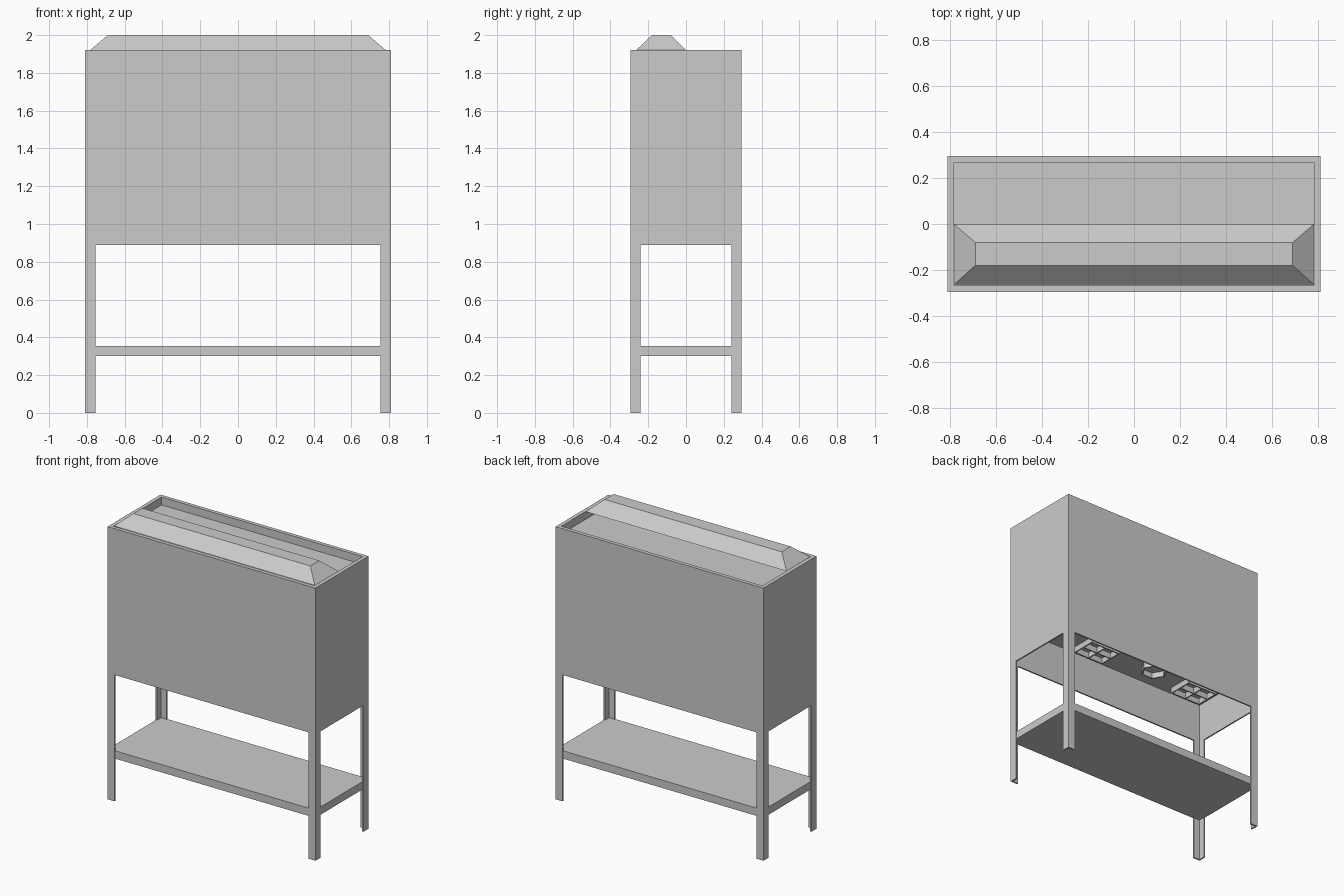
import bpy, bmesh, math
from mathutils import Matrix, Vector

cube = bpy.data.objects.get("Cube")
if cube:
    bpy.data.objects.remove(cube, do_unlink=True)

gray = bpy.data.materials.new("plain_gray")
gray.use_nodes = True
gray.diffuse_color = (0.6, 0.6, 0.6, 1)
gray.node_tree.nodes["Principled BSDF"].inputs["Base Color"].default_value = (0.6, 0.6, 0.6, 1)

W, D = 0.81, 0.295          # half width and half depth
BODY_LOW, BODY_TOP = 0.89, 1.92
FLANGE, SHEET = 0.055, 0.01


def finish(name, bm):
    bmesh.ops.recalc_face_normals(bm, faces=bm.faces)
    mesh = bpy.data.meshes.new(name)
    bm.to_mesh(mesh)
    bm.free()
    mesh.materials.append(gray)
    obj = bpy.data.objects.new(name, mesh)
    bpy.context.collection.objects.link(obj)
    return obj


def box(name, x, y, z):
    """Box from (low, high) ranges."""
    size = [r[1] - r[0] for r in (x, y, z)]
    mid = Vector([sum(r) / 2 for r in (x, y, z)])
    bm = bmesh.new()
    bmesh.ops.create_cube(bm, size=1, matrix=Matrix.Translation(mid) @ Matrix.Diagonal((*size, 1)))
    return finish(name, bm)


def prism(name, outline, low, high):
    """Upright prism over a flat outline."""
    bm = bmesh.new()
    face = bm.faces.new([bm.verts.new((x, y, low)) for x, y in outline])
    top = bmesh.ops.extrude_face_region(bm, geom=[face])["geom"]
    bmesh.ops.translate(bm, vec=(0, 0, high - low),
                        verts=[v for v in top if isinstance(v, bmesh.types.BMVert)])
    return finish(name, bm)


def tube(name, outer, inner, low, high):
    """Ring wall between two matching outlines."""
    bm = bmesh.new()
    rings = [[bm.verts.new((x, y, z)) for x, y in line]
             for line, z in ((outer, low), (outer, high), (inner, high), (inner, low))]
    n = len(outer)
    for k in range(4):
        a, b = rings[k], rings[(k + 1) % 4]
        for i in range(n):
            j = (i + 1) % n
            bm.faces.new((a[i], a[j], b[j], b[i]))
    return finish(name, bm)


def rect(hx, hy, cx=0, cy=0):
    return [(cx + sx * hx, cy + sy * hy) for sx, sy in ((-1, -1), (1, -1), (1, 1), (-1, 1))]


def hexagon(r, cx, cy):
    return [(cx + r * math.cos(k * math.pi / 3), cy + r * math.sin(k * math.pi / 3)) for k in range(6)]


# Cabinet walls, top rim, and the recessed panels that close the shell
RIM = 0.027
tube("cabinet_walls", rect(W, D), rect(W - SHEET, D - SHEET), BODY_LOW, 1.85)
tube("top_rim", rect(W, D), rect(W - RIM, D - RIM), 1.85, BODY_TOP)
box("recessed_top", (-W + SHEET, W - SHEET), (-D + SHEET, D - SHEET), (1.84, 1.865))
box("recessed_underside", (-W + SHEET, W - SHEET), (-D + SHEET, D - SHEET), (1.17, 1.19))

# Angle section legs
for side, sx in (("left", 1), ("right", -1)):
    for end, sy in (("front", -1), ("back", 1)):
        profile = [(0, 0), (FLANGE, 0), (FLANGE, SHEET), (SHEET, SHEET), (SHEET, FLANGE), (0, FLANGE)]
        prism(f"{end}_{side}_leg", [(sx * (W - a), sy * (D - b)) for a, b in profile], 0, BODY_LOW)

# Lower shelf set just inside the leg faces
box("lower_shelf", (-W + 0.003, W - 0.003), (-D + 0.003, D - 0.003), (0.30, 0.355))

# Hood: open-bottomed sloped cover resting on the front of the rim
bm = bmesh.new()
base = [bm.verts.new((x, y, BODY_TOP)) for x, y in rect(W - RIM, 0.132, 0, -0.132)]
crown = [bm.verts.new((x, y, 2.0)) for x, y in rect(0.69, 0.05, 0, -0.13)]
bm.faces.new(crown)
for i in range(4):
    j = (i + 1) % 4
    bm.faces.new((base[i], base[j], crown[j], crown[i]))
finish("sloped_hood", bm)

# Small frames fixed to the underside panel
for label, cx in (("left", 0.2), ("right", -0.63)):
    cy = -0.14
    tube(f"{label}_frame", rect(0.12, 0.09, cx, cy), rect(0.112, 0.082, cx, cy), 1.13, 1.17)
    box(f"{label}_frame_long_bar", (cx - 0.112, cx + 0.112), (cy - 0.004, cy + 0.004), (1.13, 1.17))
    box(f"{label}_frame_cross_bar", (cx - 0.004, cx + 0.004), (cy - 0.082, cy + 0.082), (1.13, 1.17))
tube("hexagonal_frame", hexagon(0.09, -0.25, -0.09), hexagon(0.08, -0.25, -0.09), 1.13, 1.17)
